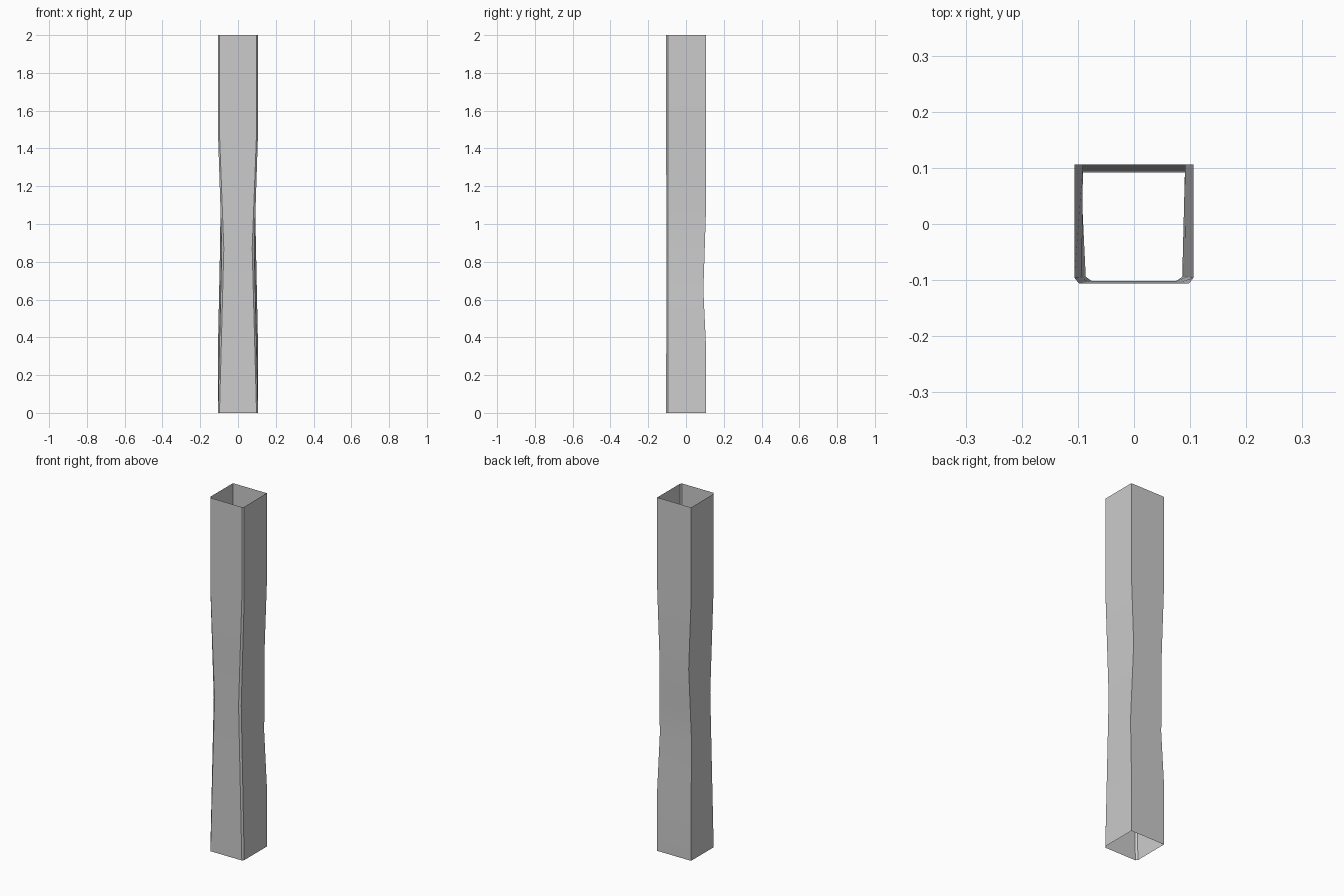
import bpy, bmesh

if "Cube" in bpy.data.objects:
    bpy.data.objects.remove(bpy.data.objects["Cube"])

# Each edge line of the hollow post: (z, x, y) keys for the right-hand side
BACK_X = [(0, .106), (.35, .106), (1.08, .091), (1.48, .106), (2, .106)]
BACK_Y = [(0, .106), (.35, .106), (.65, .092), (1.08, .106), (2, .106)]
SIDE_X = [(0, .106), (.87, .086), (1.48, .106), (2, .106)]
SIDE_Y = [(0, -.096), (.87, -.094), (1.48, -.096), (2, -.096)]
FRONT_X = [(0, .098), (.87, .075), (1.48, .098), (2, .098)]
FRONT_Y = [(0, -.106), (.87, -.102), (1.48, -.106), (2, -.106)]
LEVELS = [0, .35, .65, .87, 1.08, 1.48, 2]


def sample(keys, z):
    for (z0, a), (z1, b) in zip(keys, keys[1:]):
        if z <= z1:
            return a + (b - a) * (z - z0) / (z1 - z0)
    return keys[-1][1]


# Open six-sided tube, skinned between cross-sections
bm = bmesh.new()
rings = []
for z in LEVELS:
    half = [(sample(kx, z), sample(ky, z)) for kx, ky in
            ((FRONT_X, FRONT_Y), (SIDE_X, SIDE_Y), (BACK_X, BACK_Y))]
    outline = half + [(-x, y) for x, y in reversed(half)]
    rings.append([bm.verts.new((x, y, z)) for x, y in outline])
for low, high in zip(rings, rings[1:]):
    for i in range(6):
        j = (i + 1) % 6
        bm.faces.new((low[i], low[j], high[j], high[i]))

mesh = bpy.data.meshes.new("hollow_post")
bm.to_mesh(mesh)
bm.free()
post = bpy.data.objects.new("hollow_post", mesh)
bpy.context.collection.objects.link(post)
bpy.context.view_layer.objects.active = post
post.select_set(True)
bpy.ops.object.shade_smooth_by_angle()
